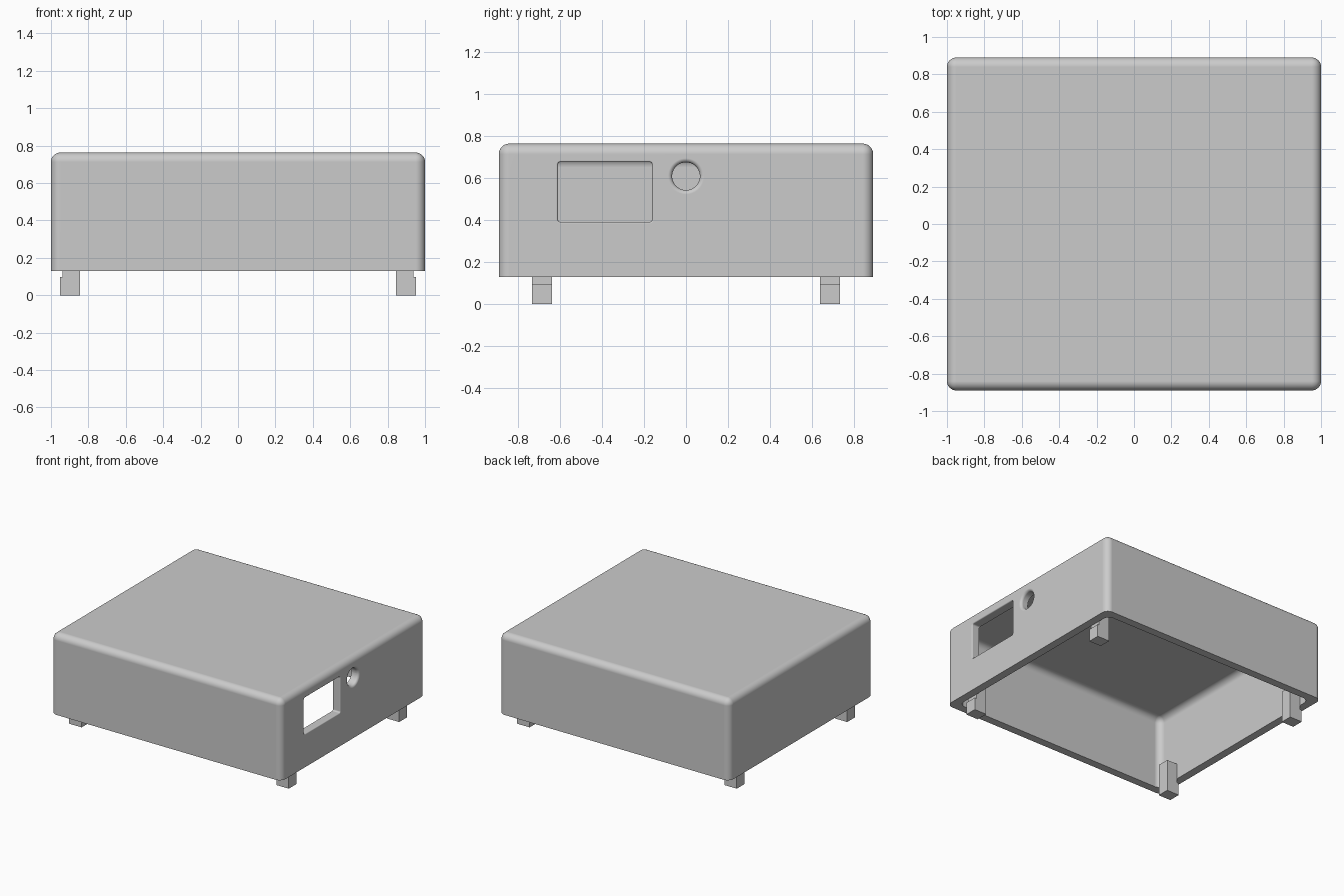
import bpy, bmesh, math
from mathutils import Vector

if "Cube" in bpy.data.objects:
    bpy.data.objects.remove(bpy.data.objects["Cube"], do_unlink=True)

BOTTOM, TOP, HALF_Y, WALL = 0.13, 0.763, 0.89, 0.063

grey = bpy.data.materials.new("plain grey")
grey.use_nodes = True
grey.diffuse_color = (0.6, 0.6, 0.6, 1)
grey.node_tree.nodes["Principled BSDF"].inputs["Base Color"].default_value = (0.6, 0.6, 0.6, 1)


def make_object(name, bm):
    bmesh.ops.recalc_face_normals(bm, faces=bm.faces)
    mesh = bpy.data.meshes.new(name)
    bm.to_mesh(mesh)
    bm.free()
    mesh.materials.append(grey)
    obj = bpy.data.objects.new(name, mesh)
    bpy.context.collection.objects.link(obj)
    return obj


def rounded_box(name, half_x, half_y, low, high, radius):
    """Box with every edge rounded except those around the bottom."""
    bm = bmesh.new()
    bmesh.ops.create_cube(bm, size=2)
    for v in bm.verts:
        v.co = (v.co.x * half_x, v.co.y * half_y, high if v.co.z > 0 else low)
    edges = [e for e in bm.edges if max(v.co.z for v in e.verts) > low + 0.01]
    bmesh.ops.bevel(bm, geom=edges, offset=radius, segments=8, profile=0.5, affect='EDGES')
    return make_object(name, bm)


def flared_cutter(name, y, z, half_w, half_h, corner, fillet):
    """Rounded rectangular plug along x that flares out at the outer wall."""
    steps = 6
    sections = [(0.85, 0.0)]
    for i in range(steps + 1):
        a = math.pi / 2 * i / steps
        sections.append((1 - fillet * (1 - math.sin(a)), fillet * (1 - math.cos(a))))
    sections.append((1.05, fillet))
    bm = bmesh.new()
    loops = []
    for x, grow in sections:
        ring = []
        for q, (sy, sz) in enumerate([(1, 1), (-1, 1), (-1, -1), (1, -1)]):
            for i in range(13):
                a = math.pi / 2 * (q + i / 12)
                r = corner + grow
                ring.append(bm.verts.new((x, y + sy * (half_w - corner) + r * math.cos(a),
                                          z + sz * (half_h - corner) + r * math.sin(a))))
        loops.append(ring)
    for a, b in zip(loops, loops[1:]):
        for i in range(len(a)):
            j = (i + 1) % len(a)
            bm.faces.new((a[i], a[j], b[j], b[i]))
    bm.faces.new(loops[0])
    bm.faces.new(loops[-1])
    bmesh.ops.remove_doubles(bm, verts=bm.verts, dist=1e-5)
    return make_object(name, bm)


# Open-bottomed cover with a hollow inside, a window and a round port on its left wall
cover = rounded_box("cover", 1, HALF_Y, BOTTOM, TOP, 0.05)
cutters = [
    rounded_box("cavity_cutter", 1 - WALL, HALF_Y - WALL, BOTTOM - 0.1, TOP - WALL, 0.05),
    flared_cutter("window_cutter", -0.385, 0.533, 0.224, 0.142, 0.012, 0.008),
    flared_cutter("port_cutter", 0, 0.608, 0.066, 0.066, 0.0659, 0.02),
]
bpy.context.view_layer.objects.active = cover
for cutter in cutters:
    mod = cover.modifiers.new(cutter.name, 'BOOLEAN')
    mod.operation, mod.solver, mod.object = 'DIFFERENCE', 'EXACT', cutter
    bpy.ops.object.modifier_apply(modifier=mod.name)
    bpy.data.objects.remove(cutter, do_unlink=True)

bpy.ops.object.select_all(action='DESELECT')
cover.select_set(True)
bpy.ops.object.shade_smooth_by_angle(angle=math.radians(35))
weighted = cover.modifiers.new("even shading", 'WEIGHTED_NORMAL')
weighted.keep_sharp = True

# Four snap clips: a neck on the inner wall with a hooked foot below
PROFILE = [(0.845, 0), (0.952, 0), (0.952, 0.097), (0.938, 0.097), (0.938, 0.25), (0.845, 0.25)]
for side, sx in (("left", 1), ("right", -1)):
    for end, sy in (("front", -1), ("back", 1)):
        bm = bmesh.new()
        face = bm.faces.new([bm.verts.new((sx * x, sy * 0.637, z)) for x, z in PROFILE])
        new = bmesh.ops.extrude_face_region(bm, geom=[face])["geom"]
        bmesh.ops.translate(bm, vec=Vector((0, sy * 0.094, 0)),
                            verts=[g for g in new if isinstance(g, bmesh.types.BMVert)])
        make_object(f"{end}_{side}_clip", bm)
